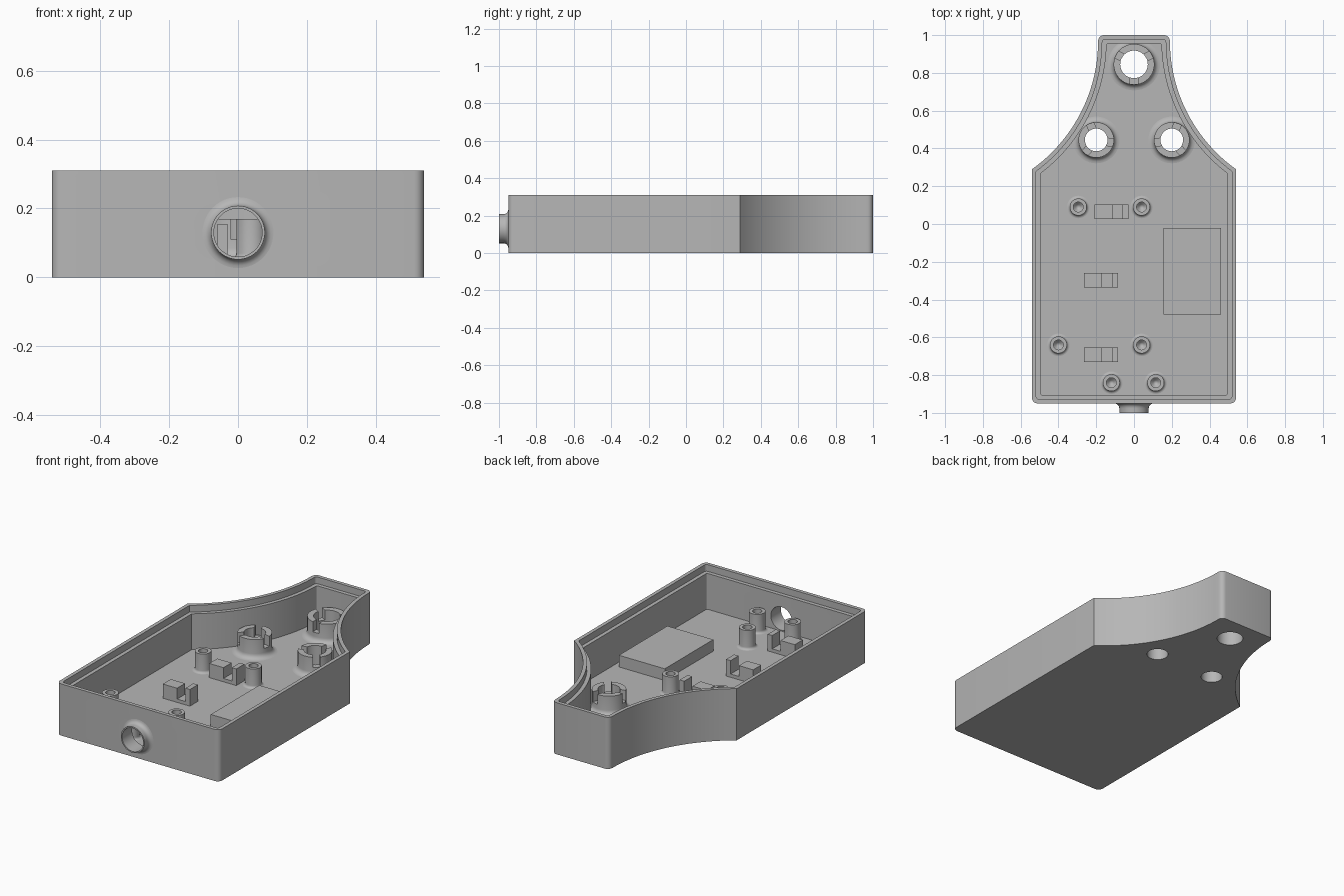
import bpy, bmesh
from math import sin, cos, pi, sqrt, radians, asin
from mathutils import Matrix

cube = bpy.data.objects.get("Cube")
if cube:
    bpy.data.objects.remove(cube, do_unlink=True)

FLOOR, LEDGE, RIM, TOP = 0.055, 0.27, 0.31, 0.17
PORT_Z = 0.13

grey = bpy.data.materials.new("plain grey")
grey.use_nodes = True
grey.diffuse_color = (0.47, 0.47, 0.47, 1)
grey.node_tree.nodes["Principled BSDF"].inputs["Base Color"].default_value = (0.47, 0.47, 0.47, 1)


def make(name, bm):
    bmesh.ops.recalc_face_normals(bm, faces=bm.faces)
    mesh = bpy.data.meshes.new(name)
    bm.to_mesh(mesh)
    bm.free()
    mesh.materials.append(grey)
    ob = bpy.data.objects.new(name, mesh)
    bpy.context.collection.objects.link(ob)
    return ob


def activate(ob):
    bpy.ops.object.select_all(action='DESELECT')
    ob.select_set(True)
    bpy.context.view_layer.objects.active = ob


def smooth(ob):
    activate(ob)
    bpy.ops.object.shade_smooth_by_angle(angle=radians(30))


def cut(ob, cutter):
    mod = ob.modifiers.new("cut", 'BOOLEAN')
    mod.operation, mod.solver, mod.object = 'DIFFERENCE', 'EXACT', cutter
    activate(ob)
    bpy.ops.object.modifier_apply(modifier=mod.name)
    bpy.data.objects.remove(cutter, do_unlink=True)


def prism(name, points, z0, z1):
    bm = bmesh.new()
    face = bm.faces.new([bm.verts.new((x, y, z0)) for x, y in points])
    ext = bmesh.ops.extrude_face_region(bm, geom=[face])
    verts = [g for g in ext["geom"] if isinstance(g, bmesh.types.BMVert)]
    bmesh.ops.translate(bm, verts=verts, vec=(0, 0, z1 - z0))
    return make(name, bm)


def block(name, x0, x1, y0, y1, z0, z1):
    return prism(name, [(x0, y0), (x1, y0), (x1, y1), (x0, y1)], z0, z1)


def revolve(name, profile, matrix, steps=40):
    """Turn a closed (radius, height) profile about its axis."""
    bm = bmesh.new()
    rings = [[bm.verts.new((r * cos(2 * pi * i / steps), r * sin(2 * pi * i / steps), z))
              for r, z in profile] for i in range(steps)]
    n = len(profile)
    for i in range(steps):
        a, b = rings[i], rings[(i + 1) % steps]
        for j in range(n):
            k = (j + 1) % n
            if profile[j][0] + profile[k][0] > 0:
                bm.faces.new((a[j], b[j], b[k], a[k]))
    bmesh.ops.remove_doubles(bm, verts=bm.verts, dist=1e-5)
    bmesh.ops.dissolve_degenerate(bm, edges=bm.edges, dist=1e-5)
    bm.transform(matrix)
    return make(name, bm)


def fillet(radius, base, size, steps=5):
    """Concave quarter round from a vertical side down to the base."""
    return [(radius + size * (1 - cos(t)), base + size * (1 - sin(t)))
            for t in (pi / 2 * i / steps for i in range(steps + 1))]


def outline(d, r):
    """Case outline, inset by d, with corner radius r."""
    cx, cy, rad = 1.026, 0.97, 0.836 + d
    w, neck, back, front = 0.54 - d, 0.19 - d, 1 - d, -0.95 + d
    quarter = [pi / 2 * i / 5 for i in range(6)]
    half = [(w - r + r * sin(t), front + r - r * cos(t)) for t in quarter]
    a0 = -asin(sqrt(rad ** 2 - (cx - w) ** 2) / rad)
    a1 = asin((back - r - cy) / rad)
    for i in range(24):
        a = a0 + (a1 - a0) * i / 24
        half.append((cx - rad * cos(a), cy + rad * sin(a)))
    half += [(neck - r + r * cos(t), back - r + r * sin(t)) for t in quarter]
    return half + [(-x, y) for x, y in reversed(half)]


# Case with a pocket and a stepped rim
case = prism("case", outline(0, 0.03), 0, RIM)
cut(case, prism("pocket", outline(0.045, 0.008), FLOOR, RIM + 0.1))
cut(case, prism("rim_step", outline(0.022, 0.015), LEDGE, RIM + 0.1))

# Cable port collar and its opening through the front wall
facing = Matrix.Translation((0, -0.95, PORT_Z)) @ Matrix.Rotation(pi / 2, 4, 'X')
hole = [(0, -0.08), (0.07, -0.08), (0.07, 0.08), (0, 0.08)]
cut(case, revolve("port_hole", hole, facing, 48))
collar = [(0.07, 0), (0.07, 0.05), (0.078, 0.05)] + fillet(0.078, 0, 0.025)
smooth(revolve("port_collar", collar, facing, 48))

# Button bosses: filleted rings with three notches, open through the floor
for name, x, y, inner, outer, turn in (("back_boss", 0, 0.845, 0.073, 0.108, 30),
                                       ("right_boss", -0.2, 0.445, 0.06, 0.094, 110),
                                       ("left_boss", 0.2, 0.445, 0.06, 0.094, 70)):
    place = Matrix.Translation((x, y, 0))
    cut(case, revolve("boss_hole", [(0, -0.1), (inner, -0.1), (inner, 0.1), (0, 0.1)], place))
    ring = [(inner, FLOOR), (inner, TOP), (outer, TOP)] + fillet(outer, FLOOR, 0.03)
    boss = revolve(name, ring, place)
    for k in range(3):
        notch = block("notch", 0, 0.2, -0.02, 0.02, TOP - 0.06, TOP + 0.1)
        notch.data.transform(place @ Matrix.Rotation(radians(turn + 120 * k), 4, 'Z'))
        cut(boss, notch)
    smooth(boss)
smooth(case)

# Screw posts with blind holes
post = [(0, FLOOR), (0, 0.09), (0.013, 0.1), (0.026, 0.115), (0.026, TOP), (0.045, TOP)]
post += fillet(0.045, FLOOR, 0.015)
for i, (x, y) in enumerate(((-0.295, 0.09), (0.04, 0.09), (-0.4, -0.64),
                            (0.04, -0.64), (-0.12, -0.84), (0.115, -0.84))):
    smooth(revolve(f"screw_post_{i + 1}", post, Matrix.Translation((x, y, 0)), 28))

# Board clips: a wide block, a gap and a thin upright
for i, (x, y) in enumerate(((-0.21, 0.065), (-0.265, -0.297), (-0.265, -0.692))):
    block(f"clip_block_{i + 1}", x, x + 0.095, y - 0.038, y + 0.038, FLOOR, 0.14)
    block(f"clip_base_{i + 1}", x + 0.095, x + 0.15, y - 0.038, y + 0.038, FLOOR, 0.075)
    block(f"clip_upright_{i + 1}", x + 0.15, x + 0.18, y - 0.038, y + 0.038, FLOOR, 0.155)

# Raised pad
block("raised_pad", 0.155, 0.46, -0.48, -0.02, FLOOR, 0.125)
